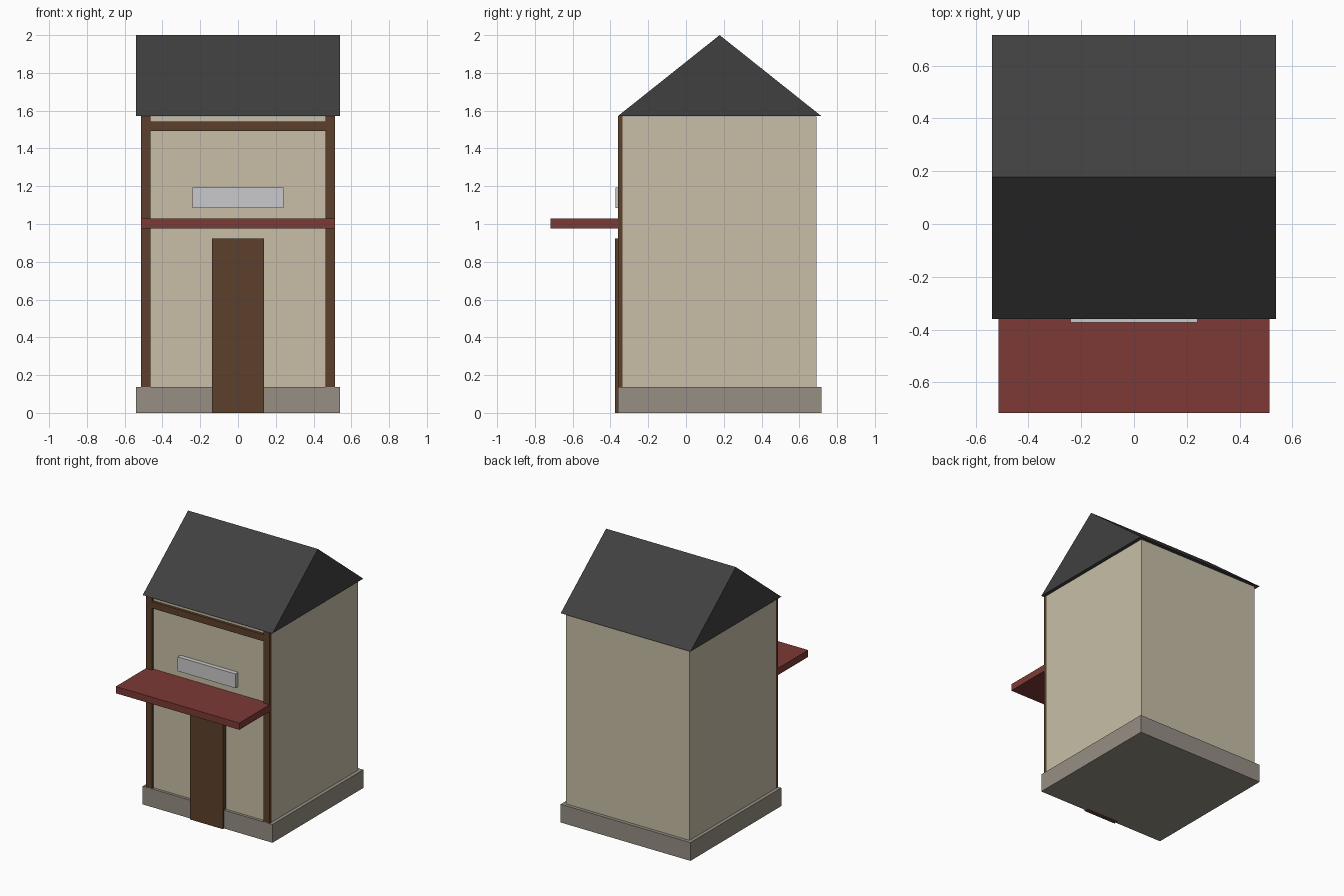
import bpy

if "Cube" in bpy.data.objects:
    bpy.data.objects.remove(bpy.data.objects["Cube"])


def srgb(r, g, b):
    def lin(c):
        c /= 255
        return c / 12.92 if c <= 0.04045 else ((c + 0.055) / 1.055) ** 2.4
    return (lin(r), lin(g), lin(b), 1)


def material(name, *rgb):
    m = bpy.data.materials.new(name)
    m.diffuse_color = srgb(*rgb)
    m.use_nodes = True
    m.node_tree.nodes["Principled BSDF"].inputs["Base Color"].default_value = m.diffuse_color
    return m


PLASTER = material("cream plaster", 200, 191, 167)
STONE = material("grey stone", 150, 143, 132)
WOOD = material("dark wood", 92, 64, 44)
SLATE = material("dark slate", 64, 64, 64)
RED = material("awning red", 125, 58, 53)
PALE = material("pale grey", 202, 202, 204)


def mesh(name, verts, faces, mat):
    me = bpy.data.meshes.new(name)
    me.from_pydata(verts, [], faces)
    me.materials.append(mat)
    ob = bpy.data.objects.new(name, me)
    bpy.context.collection.objects.link(ob)
    return ob


def box(name, x, y, z, mat):
    """Box from (min, max) ranges on each axis."""
    verts = [(a, b, c) for a in x for b in y for c in z]
    faces = [(0, 1, 3, 2), (4, 6, 7, 5), (0, 4, 5, 1),
             (2, 3, 7, 6), (0, 2, 6, 4), (1, 5, 7, 3)]
    return mesh(name, verts, faces, mat)


MID = 0.178                      # depth centre of the house
HALF, EDGE = 0.513, 0.539        # wall and base half widths
FRONT, EAVE = MID - HALF, 1.571

# Plinth and walls
box("base", (-EDGE, EDGE), (MID - EDGE, MID + EDGE), (0, 0.137), STONE)
box("walls", (-HALF, HALF), (FRONT - 0.005, MID + HALF), (0.03, EAVE - 0.001), PLASTER)

# Gable roof, ridge along x
profile = [(MID - EDGE, EAVE), (MID + EDGE, EAVE), (MID, 2.0)]
verts = [(x, y, z) for x in (-EDGE, EDGE) for y, z in profile]
mesh("roof", verts, [(0, 2, 1), (3, 4, 5), (0, 1, 4, 3), (1, 2, 5, 4), (2, 0, 3, 5)], SLATE)

# Timber frame on the front
for side, s in (("left", -1), ("right", 1)):
    box(side + "_post", sorted((s * 0.463, s * (HALF + 0.001))),
        (MID - EDGE + 0.001, FRONT), (0.13, EAVE), WOOD)
box("top_beam", (-0.463, 0.463), (MID - EDGE + 0.001, FRONT), (1.492, 1.542), WOOD)

# Door, awning and blank sign board
box("door", (-0.137, 0.137), (-0.375, FRONT), (0, 0.922), WOOD)
box("awning", (-HALF, HALF), (-0.717, FRONT), (0.977, 1.028), RED)
box("sign_board", (-0.24, 0.24), (-0.373, FRONT), (1.085, 1.192), PALE)
